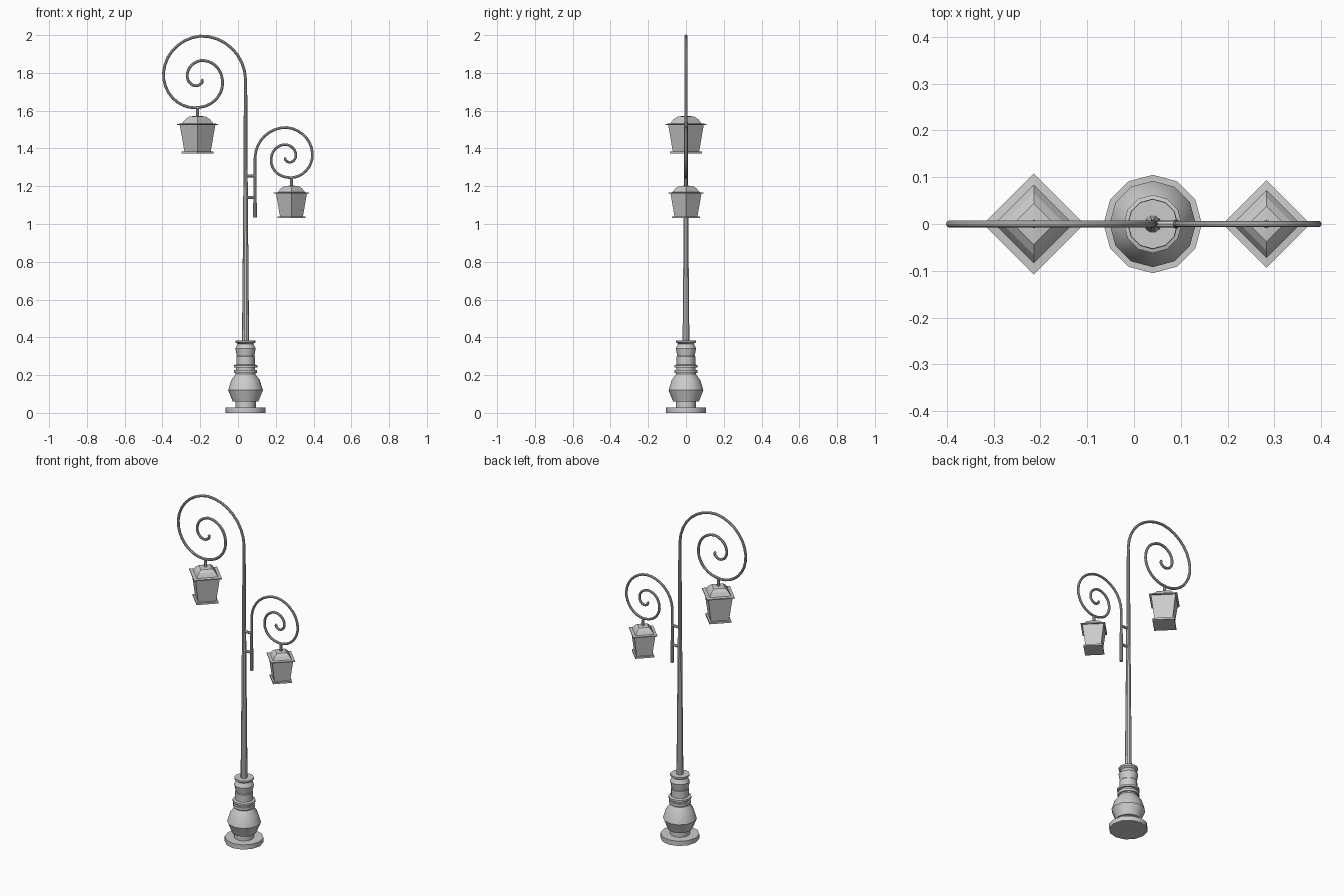
import bpy, bmesh, math
from mathutils import Vector

if "Cube" in bpy.data.objects:
    bpy.data.objects.remove(bpy.data.objects["Cube"])


def finish(bm, name, smooth):
    bmesh.ops.recalc_face_normals(bm, faces=bm.faces)
    mesh = bpy.data.meshes.new(name)
    bm.to_mesh(mesh)
    bm.free()
    ob = bpy.data.objects.new(name, mesh)
    bpy.context.collection.objects.link(ob)
    if smooth:
        bpy.ops.object.select_all(action='DESELECT')
        ob.select_set(True)
        bpy.context.view_layer.objects.active = ob
        bpy.ops.object.shade_smooth_by_angle(angle=math.radians(35))
    return ob


def skin(rings, name, smooth):
    """Bridge successive rings of points and cap both ends."""
    bm = bmesh.new()
    rows = [[bm.verts.new(p) for p in ring] for ring in rings]
    n = len(rows[0])
    for a, b in zip(rows, rows[1:]):
        for i in range(n):
            j = (i + 1) % n
            bm.faces.new((a[i], a[j], b[j], b[i]))
    bm.faces.new(rows[0])
    bm.faces.new(rows[-1])
    return finish(bm, name, smooth)


def lathe(name, profile, x, sides, z0=0.0, s=1.0, smooth=False):
    rings = []
    for r, z in profile:
        rings.append([(x + s * r * math.cos(math.tau * i / sides),
                       s * r * math.sin(math.tau * i / sides), z0 + s * z)
                      for i in range(sides)])
    return skin(rings, name, smooth)


def tube(name, path, sides=10):
    """Sweep a circle along (x, z, radius) points in the y = 0 plane."""
    rings = []
    for k, (x, z, r) in enumerate(path):
        p, q = path[max(k - 1, 0)], path[min(k + 1, len(path) - 1)]
        t = Vector((q[0] - p[0], 0, q[1] - p[1])).normalized()
        side = Vector((t.z, 0, -t.x))
        rings.append([Vector((x, 0, z)) + r * (side * math.cos(a) + Vector((0, math.sin(a), 0)))
                      for a in (math.tau * i / sides for i in range(sides))])
    return skin(rings, name, True)


def spiral(cx, cz, s, direction, r):
    """Scroll starting upright at the outside and winding inwards."""
    keys = [0.24, 0.23, 0.193, 0.147, 0.117, 0.1, 0.066, 0.024, 0.006]
    steps = 8
    pts = []
    for k in range((len(keys) - 1) * steps + 1):
        i, f = min(k // steps, len(keys) - 2), k / steps
        f -= i
        rad = s * (keys[i] * (1 - f) + keys[i + 1] * f)
        a = k / steps * math.pi / 2
        pts.append((cx + direction * rad * math.cos(a), cz + rad * math.sin(a), r))
    return pts


POLE_X = 0.04

# Turned base
lathe("base", [(0.105, 0), (0.105, 0.028), (0.054, 0.028), (0.054, 0.06),
               (0.068, 0.06), (0.092, 0.12), (0.075, 0.175), (0.052, 0.205),
               (0.052, 0.212), (0.06, 0.212), (0.06, 0.228), (0.05, 0.228),
               (0.05, 0.24), (0.062, 0.24), (0.062, 0.252), (0.049, 0.256),
               (0.049, 0.298), (0.046, 0.302), (0.054, 0.342), (0.042, 0.366),
               (0.053, 0.374), (0.053, 0.384), (0.02, 0.384)],
      POLE_X, 12, smooth=True)

# Main pole ending in the large scroll
tube("pole_and_large_scroll",
     [(POLE_X, 0.37, 0.019), (POLE_X, 0.8, 0.015), (POLE_X, 1.3, 0.011),
      (POLE_X, 1.68, 0.009)] + spiral(-0.2, 1.765, 1.0, 1, 0.0075))

# Side arm ending in the small scroll
tube("side_arm_and_small_scroll",
     [(0.09, 1.035, 0.010), (0.09, 1.14, 0.009), (0.09, 1.26, 0.0075)]
     + spiral(0.258, 1.35, 0.7, -1, 0.007))

# Brackets tying the arm to the pole
for i, z in enumerate((1.14, 1.255)):
    tube(f"bracket_{i + 1}", [(POLE_X, z, 0.008), (0.09, z, 0.008)], 8)

# Lanterns: four-sided, set corner-on
for name, x, top, hook, s in (("large", -0.214, 1.572, 1.622, 1.0),
                              ("small", 0.283, 1.203, 1.248, 0.87)):
    lathe(name + "_lantern_hanger", [(0.009, top - 0.01), (0.007, hook)], x, 8, smooth=True)
    lathe(name + "_lantern_roof", [(0.108, -0.048), (0.108, -0.042), (0.083, -0.040),
                                   (0.066, -0.018), (0.044, -0.003), (0.012, 0.0)],
          x, 4, top, s)
    lathe(name + "_lantern_body", [(0.070, -0.187), (0.094, -0.048)], x, 4, top, s)
    lathe(name + "_lantern_floor", [(0.085, -0.198), (0.085, -0.187)], x, 4, top, s)
